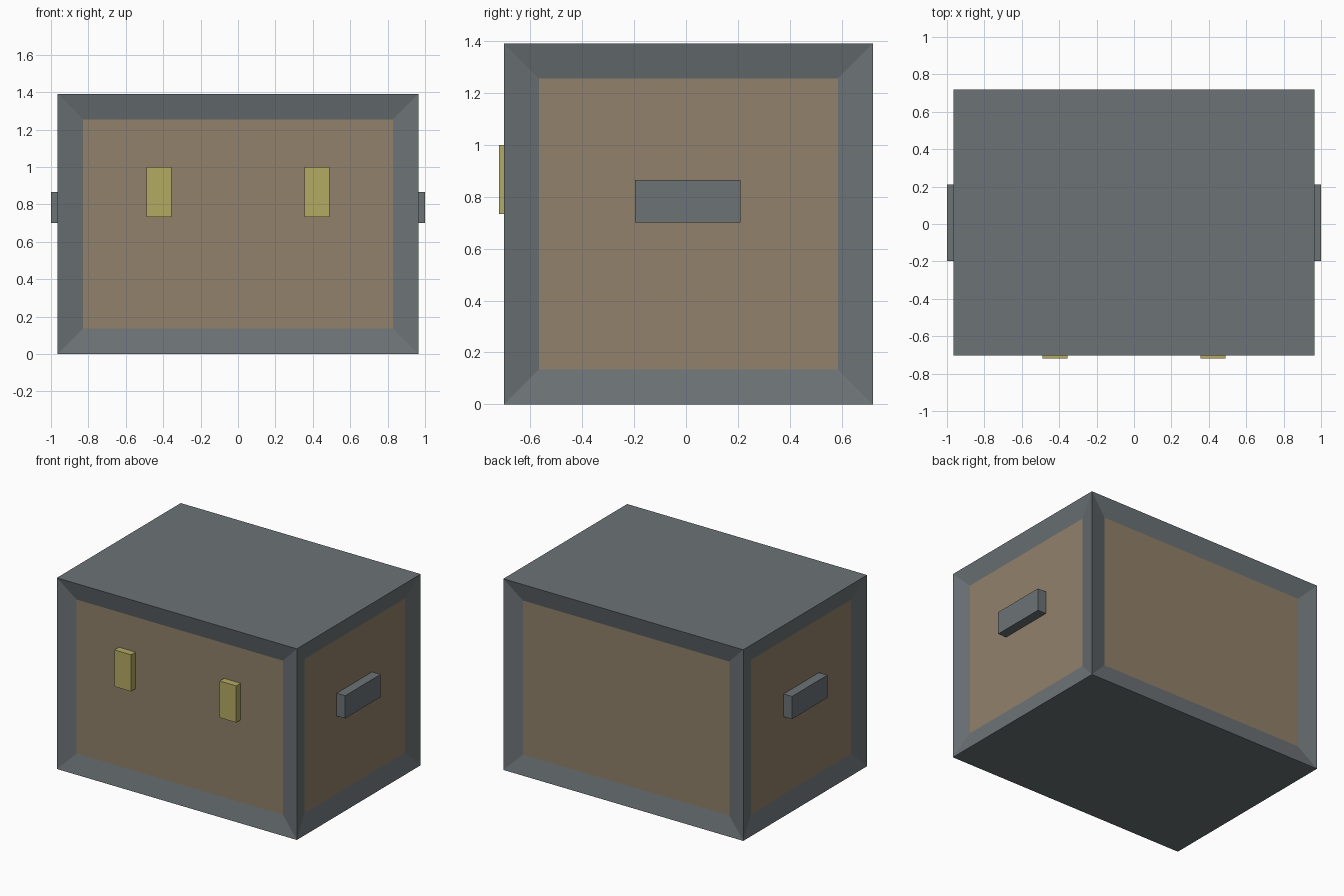
import bpy, bmesh
from mathutils import Vector

cube = bpy.data.objects.get("Cube")
if cube:
    bpy.data.objects.remove(cube, do_unlink=True)


def material(name, r, g, b):
    m = bpy.data.materials.new(name)
    m.use_nodes = True
    m.diffuse_color = (r, g, b, 1)
    m.node_tree.nodes["Principled BSDF"].inputs["Base Color"].default_value = (r, g, b, 1)
    return m


GREY = material("steel grey", 0.15, 0.17, 0.18)
BROWN = material("wood brown", 0.285, 0.22, 0.145)
BRASS = material("dull brass", 0.45, 0.40, 0.125)

RECESS = 0.033


def box(name, low, high, mats, edit=None):
    """Box between two corners, optionally edited before it becomes a mesh."""
    low, high = Vector(low), Vector(high)
    bm = bmesh.new()
    bmesh.ops.create_cube(bm, size=1)
    bmesh.ops.scale(bm, vec=high - low, verts=bm.verts)
    bmesh.ops.translate(bm, vec=(low + high) / 2, verts=bm.verts)
    if edit:
        edit(bm)
    mesh = bpy.data.meshes.new(name)
    bm.to_mesh(mesh)
    bm.free()
    for m in mats:
        mesh.materials.append(m)
    obj = bpy.data.objects.new(name, mesh)
    bpy.context.collection.objects.link(obj)
    return obj


def sink_panels(bm):
    """Sink a wooden panel into each of the four upright faces."""
    bm.normal_update()
    sides = [f for f in bm.faces if abs(f.normal.z) < 0.5]
    bmesh.ops.inset_individual(bm, faces=sides, thickness=0.135, depth=-RECESS,
                               use_even_offset=True)
    for f in sides:
        f.material_index = 1


# Framed chest body
X, FRONT, BACK, TOP = 0.965, -0.702, 0.72, 1.39
box("chest_body", (-X, FRONT, 0), (X, BACK, TOP), [GREY, BROWN], sink_panels)

# Matching clasps and end handles, seated on the sunken panels
for side, s in (("left", 1), ("right", -1)):
    cx = s * 0.423
    box(side + "_clasp", (cx - 0.067, -0.72, 0.733), (cx + 0.067, FRONT + RECESS, 1.0), [BRASS])
    inner, outer = s * (X - RECESS), s * 1.0
    box(side + "_handle", (min(inner, outer), -0.197, 0.70),
        (max(inner, outer), 0.21, 0.865), [GREY])
